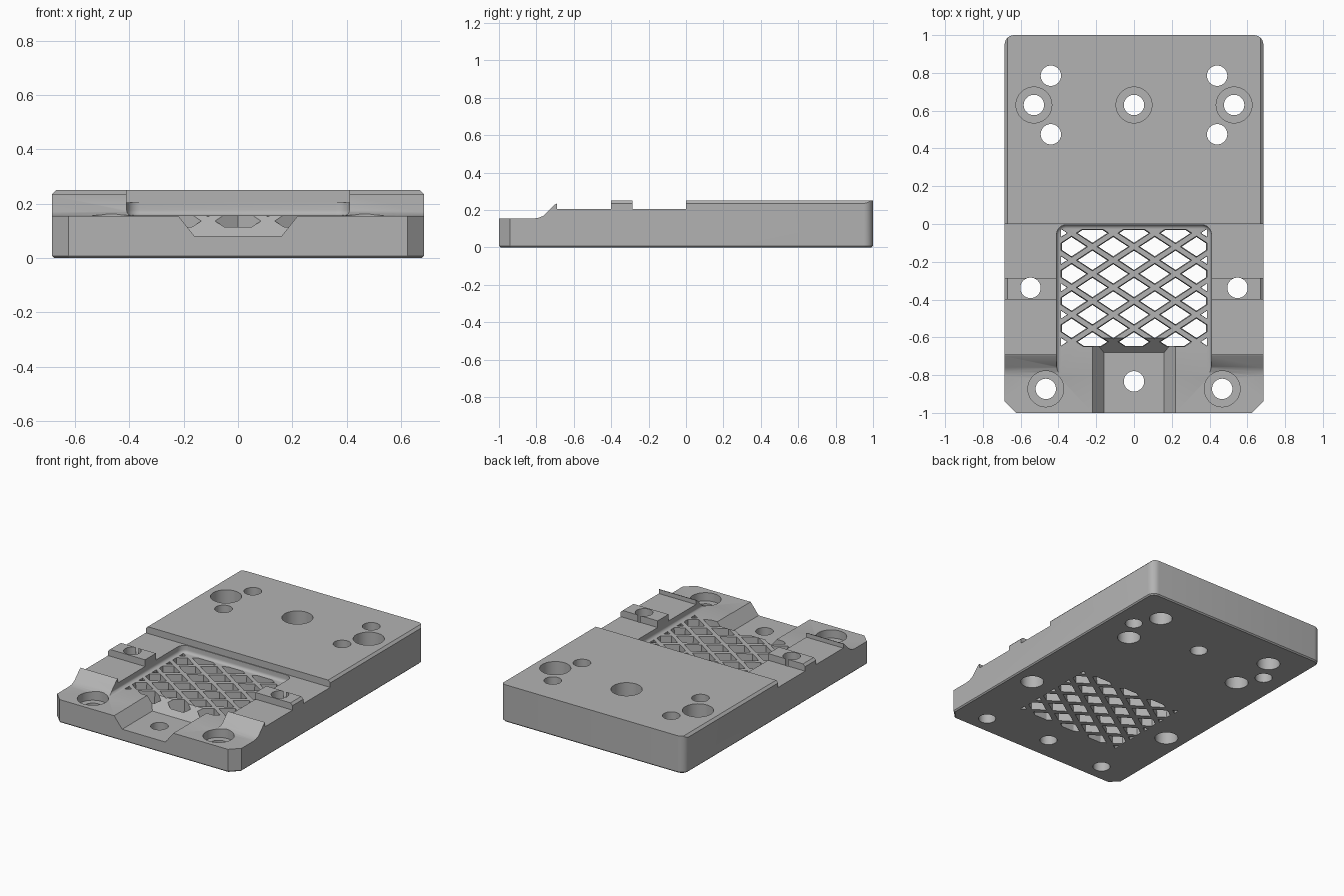
import bpy, bmesh, math
from mathutils import Vector

cube = bpy.data.objects.get("Cube")
if cube:
    bpy.data.objects.remove(cube, do_unlink=True)

GREY = bpy.data.materials.new("plain_grey")
GREY.use_nodes = True
GREY.diffuse_color = (0.45, 0.45, 0.45, 1)
GREY.node_tree.nodes["Principled BSDF"].inputs["Base Color"].default_value = GREY.diffuse_color


def make(name, bm):
    bmesh.ops.recalc_face_normals(bm, faces=bm.faces)
    mesh = bpy.data.meshes.new(name)
    bm.to_mesh(mesh)
    bm.free()
    mesh.materials.append(GREY)
    obj = bpy.data.objects.new(name, mesh)
    bpy.context.collection.objects.link(obj)
    return obj


def add_prism(bm, pts, place, lo, hi):
    """Extrude a 2D outline; place(u, v, w) gives the 3D point."""
    face = bm.faces.new([bm.verts.new(place(u, v, lo)) for u, v in pts])
    out = bmesh.ops.extrude_face_region(bm, geom=[face])["geom"]
    step = Vector(place(0, 0, hi)) - Vector(place(0, 0, lo))
    bmesh.ops.translate(bm, vec=step, verts=[g for g in out if isinstance(g, bmesh.types.BMVert)])


def along_x(u, v, w): return (w, u, v)
def along_y(u, v, w): return (u, w, v)
def along_z(u, v, w): return (u, v, w)


def add_cylinders(bm, centres, radius, lo, hi):
    for x, y in centres:
        pts = [(x + radius * math.cos(a * math.tau / 40), y + radius * math.sin(a * math.tau / 40))
               for a in range(40)]
        add_prism(bm, pts, along_z, lo, hi)


def combine(target, cutter, operation="DIFFERENCE"):
    mod = target.modifiers.new("cut", "BOOLEAN")
    mod.operation, mod.object, mod.solver = operation, cutter, "EXACT"
    bpy.context.view_layer.objects.active = target
    bpy.ops.object.modifier_apply(modifier=mod.name)
    bpy.data.objects.remove(cutter, do_unlink=True)


def pair(x, y):
    return [(-x, y), (x, y)]


# Block outline: chamfered front corners, rounded back corners, bevelled underside
W, R = 0.685, 0.05
half = [(W - 0.06, -1), (W, -0.94)]
half += [(W - R + R * math.cos(a * math.pi / 12), 1 - R + R * math.sin(a * math.pi / 12)) for a in range(7)]
bm = bmesh.new()
add_prism(bm, half + [(-x, y) for x, y in reversed(half)], along_z, 0, 0.3)
low = [e for e in bm.edges if all(v.co.z < 0.001 for v in e.verts)]
bmesh.ops.bevel(bm, geom=low, offset=0.008, segments=1, affect="EDGES")
plate = make("base_plate", bm)

# Stepped side profile
bm = bmesh.new()
add_prism(bm, [(-1.2, -0.1), (-1.2, 0.155), (-0.81, 0.155), (-0.785, 0.159), (-0.76, 0.17),
               (-0.7, 0.23), (-0.69, 0.234), (-0.69, 0.205), (-0.4, 0.205), (-0.4, 0.25),
               (-0.285, 0.25), (-0.285, 0.205), (0, 0.205), (0, 0.25), (1.2, 0.25), (1.2, -0.1)],
          along_x, -0.9, 0.9)
combine(plate, make("step_profile", bm), "INTERSECT")

# Softened long top edges
bm = bmesh.new()
for s in (-1, 1):
    add_prism(bm, [(s * 0.662, 0.258), (s * 0.7, 0.258), (s * 0.7, 0.22)], along_y, -1.1, 1.1)
combine(plate, make("edge_cutter", bm))

# Open pocket with rounded rear corners and a filleted floor
bm = bmesh.new()
add_prism(bm, [(-0.41, -0.9), (0.41, -0.9), (0.41, -0.005), (-0.41, -0.005)], along_z, 0.156, 0.4)
rear = [e for e in bm.edges if all(v.co.y > -0.1 for v in e.verts)
        and abs(e.verts[0].co.z - e.verts[1].co.z) > 0.1]
bmesh.ops.bevel(bm, geom=rear, offset=0.05, segments=6, profile=0.5, affect="EDGES")
floor = [e for e in bm.edges if all(v.co.z < 0.16 for v in e.verts)
         and not all(v.co.y < -0.8 for v in e.verts)]
bmesh.ops.bevel(bm, geom=floor, offset=0.02, segments=4, profile=0.5, affect="EDGES")
combine(plate, make("pocket_cutter", bm))

# Sloped notch in the middle of the front
bm = bmesh.new()
for z, x, y in ((0.08, 0.16, -0.68), (0.23, 0.28, -0.53)):
    for s in (-1, 1):
        bm.verts.new((s * x, y, z))
        bm.verts.new((s * x, -1.2, z))
bmesh.ops.convex_hull(bm, input=bm.verts)
bmesh.ops.dissolve_limit(bm, angle_limit=0.01, verts=bm.verts, edges=bm.edges)
combine(plate, make("notch_cutter", bm))

# Lattice of diamond openings, trimmed to the pocket floor
PX, PY, MID = 0.22, 0.144, -0.336
bm = bmesh.new()
for row in range(-4, 5):
    shift = PX / 2 if row % 2 else 0
    for col in range(-3, 4):
        x, y = col * PX + shift, MID + row * PY / 2
        a, b = PX * 0.4, PY * 0.4
        if abs(x) < 0.45:
            bm.faces.new([bm.verts.new((x + u, y + v, 0.2)) for u, v in ((a, 0), (0, b), (-a, 0), (0, -b))])
for co, no in (((0.388, 0, 0), (1, 0, 0)), ((-0.388, 0, 0), (-1, 0, 0)),
               ((0, -0.028, 0), (0, 1, 0)), ((0, -0.648, 0), (0, -1, 0))):
    bmesh.ops.bisect_plane(bm, geom=bm.verts[:] + bm.edges[:] + bm.faces[:],
                           plane_co=co, plane_no=no, clear_outer=True)
for face in list(bm.faces):
    mid = face.calc_center_median()
    out = bmesh.ops.extrude_face_region(bm, geom=[face])["geom"]
    for v in out:
        if isinstance(v, bmesh.types.BMVert):
            v.co = mid + (v.co - mid) * 0.86
            v.co.z = -0.05
combine(plate, make("lattice_cutter", bm))

# Screw holes: through holes, bores from above, bores from below
top_bores = pair(0.53, 0.63) + [(0, 0.63)] + pair(0.467, -0.873)
under_bores = pair(0.44, 0.785) + pair(0.44, 0.475) + pair(0.548, -0.338)
bm = bmesh.new()
add_cylinders(bm, top_bores + under_bores + [(0, -0.833)], 0.054, -0.1, 0.4)
combine(plate, make("hole_cutter", bm))
bm = bmesh.new()
add_cylinders(bm, top_bores, 0.095, 0.1, 0.4)
add_cylinders(bm, under_bores, 0.072, -0.1, 0.1)
combine(plate, make("bore_cutter", bm))

# Smooth the round walls, keep the machined edges sharp
bpy.ops.object.select_all(action="DESELECT")
plate.select_set(True)
bpy.context.view_layer.objects.active = plate
bpy.ops.object.shade_smooth_by_angle(angle=math.radians(30))
